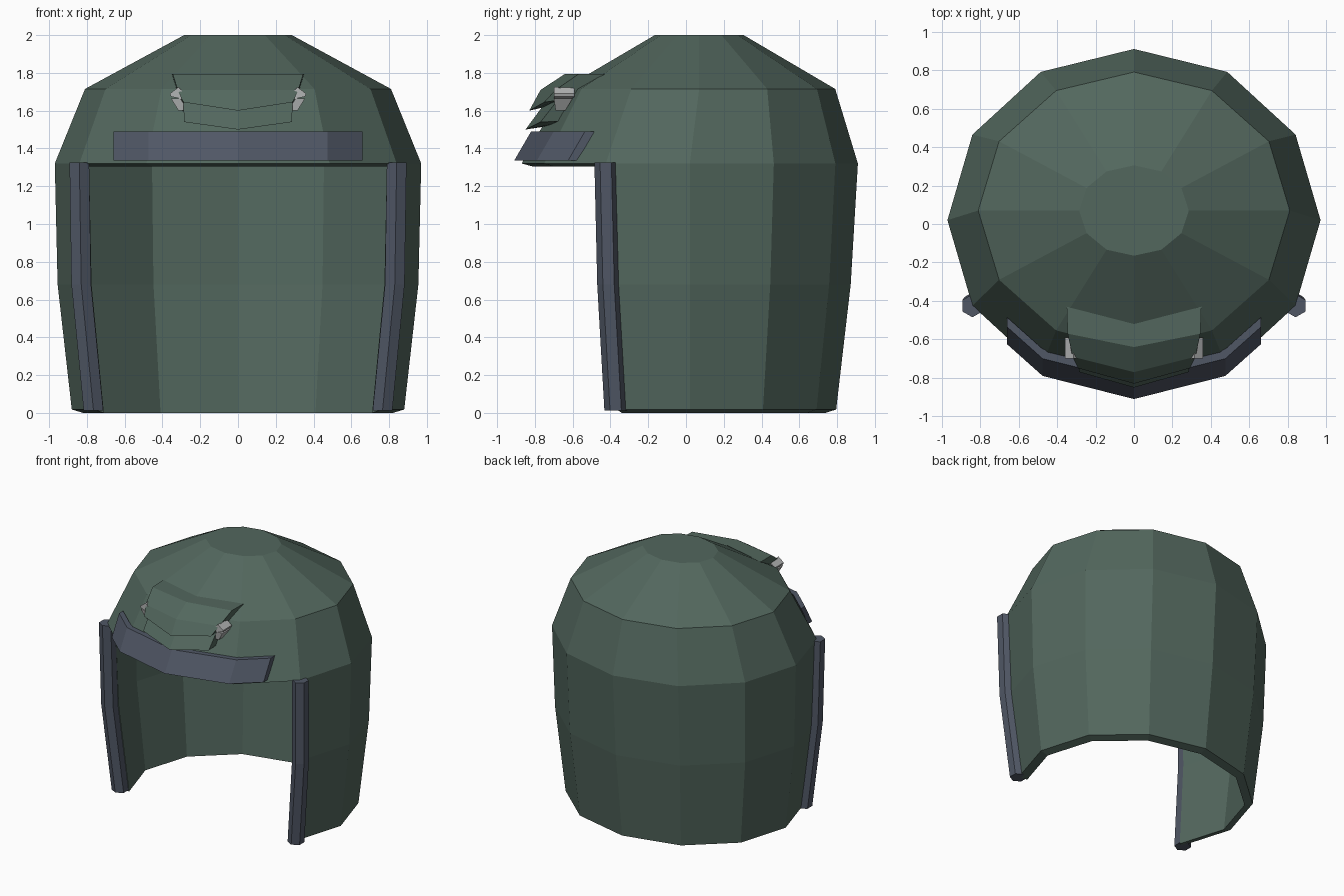
import bpy, bmesh, math

if "Cube" in bpy.data.objects:
    bpy.data.objects.remove(bpy.data.objects["Cube"])


def material(name, rgb):
    m = bpy.data.materials.new(name)
    m.diffuse_color = (*rgb, 1)
    m.use_nodes = True
    m.node_tree.nodes["Principled BSDF"].inputs["Base Color"].default_value = m.diffuse_color
    return m


GREEN = material("green_shell", (0.085, 0.135, 0.11))
SLATE = material("slate_trim", (0.08, 0.095, 0.13))
METAL = material("light_metal", (0.45, 0.46, 0.46))


def finish(name, bm, mat):
    bmesh.ops.recalc_face_normals(bm, faces=bm.faces)
    me = bpy.data.meshes.new(name)
    bm.to_mesh(me)
    bm.free()
    me.materials.append(mat)
    ob = bpy.data.objects.new(name, me)
    bpy.context.collection.objects.link(ob)
    return ob


def loft(name, sections, mat):
    """Skin closed cross-sections of equal length and cap both ends."""
    bm = bmesh.new()
    rows = [[bm.verts.new(p) for p in s] for s in sections]
    n = len(rows[0])
    for a, b in zip(rows, rows[1:]):
        for i in range(n):
            j = (i + 1) % n
            bm.faces.new((a[i], a[j], b[j], b[i]))
    bm.faces.new(rows[0])
    bm.faces.new(rows[-1])
    return finish(name, bm, mat)


def flip(points):
    return [(-x, y, z) for x, y, z in points]


# Shell: twelve-sided outer and inner skins, open at the front below the brow
# rings are (z, x radius, y radius, y centre)
OUTER = [(0.018, 0.88, 0.775, 0.02), (0.68, 0.955, 0.852, 0.02),
         (1.32, 0.97, 0.89, 0.02), (1.715, 0.81, 0.72, 0.07),
         (2.0, 0.285, 0.235, 0.07)]
INNER = [(0.0, 0.82, 0.718, 0.02), (0.68, 0.895, 0.795, 0.02),
         (1.305, 0.91, 0.832, 0.02), (1.675, 0.76, 0.672, 0.07),
         (1.945, 0.27, 0.222, 0.07)]
bm = bmesh.new()
skins = []
for rings in (OUTER, INNER):
    g = []
    for z, rx, ry, cy in rings:
        g.append([bm.verts.new((rx * math.sin(k * math.pi / 6),
                                cy - ry * math.cos(k * math.pi / 6), z))
                  for k in range(12)])
    for lv in range(4):
        for k in (range(2, 10) if lv < 2 else range(12)):
            j = (k + 1) % 12
            bm.faces.new((g[lv][k], g[lv][j], g[lv + 1][j], g[lv + 1][k]))
    bm.faces.new(g[4])
    skins.append(g)
edge = ([(0, k) for k in range(2, 11)] + [(1, 10)]
        + [(2, k) for k in (10, 11, 0, 1, 2)] + [(1, 2)])
o, i = skins
for (a, b), (c, d) in zip(edge, edge[1:] + edge[:1]):
    bm.faces.new((o[a][b], o[c][d], i[c][d], i[a][b]))
finish("helmet_shell", bm, GREEN)

# Hexagonal rails along both edges of the face opening
for side, s in (("left", -1), ("right", 1)):
    path = [(0.765, -0.372, 0.012), (0.83, -0.41, 0.68), (0.84, -0.425, 1.325)]
    loft(side + "_edge_rail",
         [[(s * (x + 0.06 * math.sin(k * math.pi / 3)),
            y + 0.06 * math.cos(k * math.pi / 3), z) for k in range(6)]
          for x, y, z in path], SLATE)

# Brow band: slanted strip wrapped around the forehead


def band(x, y):
    return [(x, y, 1.335), (x, y + 0.09, 1.49),
            (x, y + 0.14, 1.49), (x, y + 0.05, 1.335)]


half = [band(0.66, -0.625), band(0.475, -0.79)]
loft("brow_band", [flip(p) for p in half] + [band(0, -0.91)] + half[::-1], SLATE)

# Forehead mount: stepped plates with a central crease
side = [(0.35, -0.43, 1.795), (0.345, -0.57, 1.793), (0.32, -0.69, 1.71),
        (0.29, -0.75, 1.645), (0.29, -0.68, 1.655), (0.285, -0.77, 1.54),
        (0.28, -0.62, 1.545)]
middle = [(0, -0.52, 1.795), (0, -0.64, 1.795), (0, -0.77, 1.71),
          (0, -0.83, 1.6), (0, -0.765, 1.615), (0, -0.85, 1.5),
          (0, -0.72, 1.52)]
loft("forehead_mount", [flip(side), middle, side], GREEN)

# Metal clips on both sides of the mount: upper hook and lower tab
HOOK = [(0.28, 1.69), (0.315, 1.725), (0.36, 1.69), (0.355, 1.675), (0.29, 1.66)]
for name, s in (("left", -1), ("right", 1)):
    loft(name + "_clip_hook", [[(s * x, y, z) for x, z in HOOK]
                               for y in (-0.70, -0.59)], METAL)
    loft(name + "_clip_tab",
         [[(s * x, y, z) for x, y in
           ((w, f), (w, b), (w - 0.05, b), (w - 0.05, f))]
          for w, f, b, z in ((0.355, -0.70, -0.60, 1.665),
                             (0.315, -0.69, -0.64, 1.60))], METAL)
